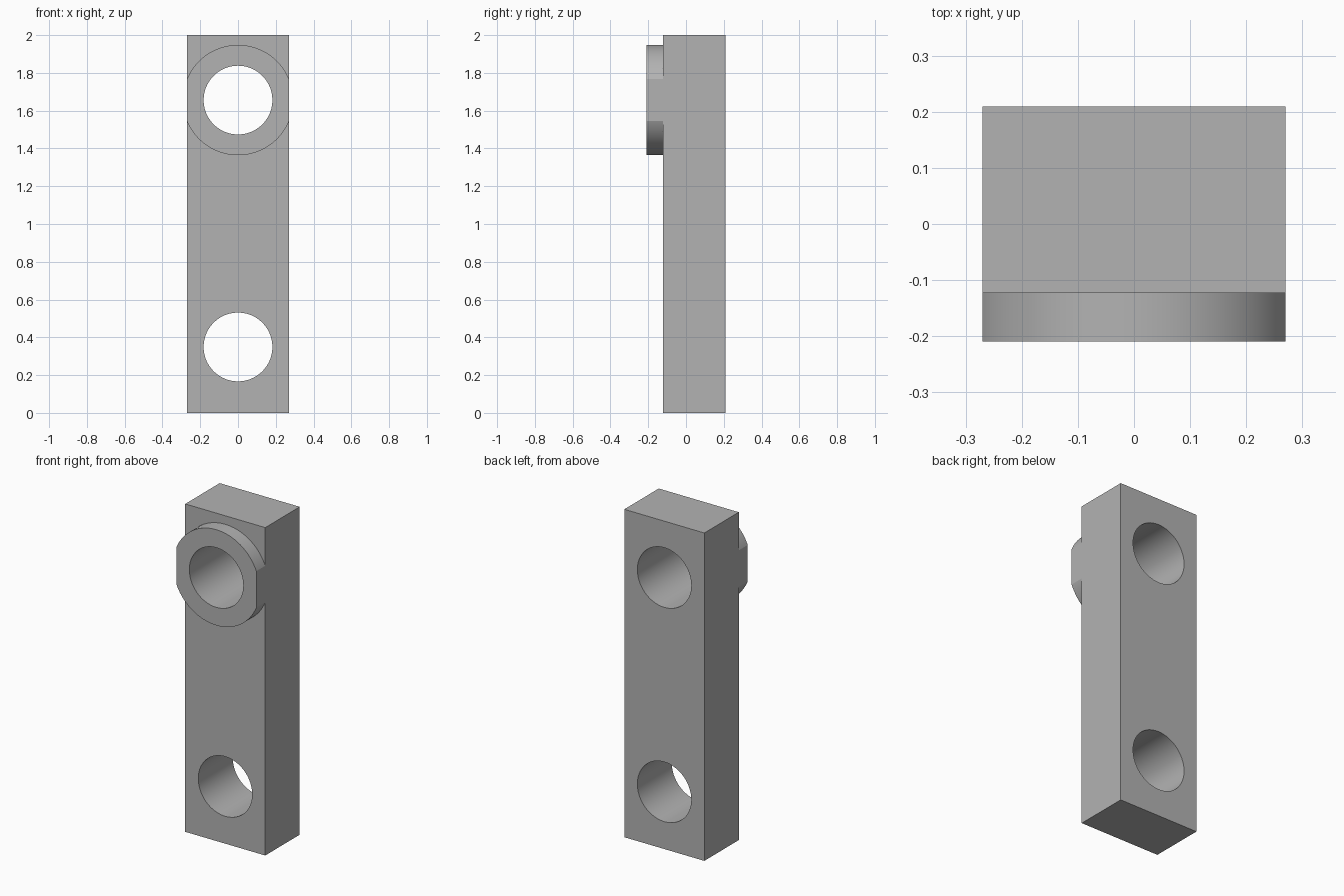
import bpy
import math

HALF_WIDTH = 0.27
BACK, FACE, BOSS_FACE = 0.209, -0.123, -0.209
TOP_HOLE, BOTTOM_HOLE = 1.656, 0.349
HOLE_RADIUS, BOSS_RADIUS = 0.182, 0.292

cube = bpy.data.objects.get("Cube")
if cube:
    bpy.data.objects.remove(cube, do_unlink=True)

grey = bpy.data.materials.new("neutral grey")
grey.use_nodes = True
colour = (0.45, 0.45, 0.45, 1)
grey.diffuse_color = colour
grey.node_tree.nodes["Principled BSDF"].inputs["Base Color"].default_value = colour


def box(name, half_x, y0, y1, z0, z1):
    bpy.ops.mesh.primitive_cube_add(size=1, location=(0, (y0 + y1) / 2, (z0 + z1) / 2))
    ob = bpy.context.object
    ob.name = name
    ob.scale = (2 * half_x, y1 - y0, z1 - z0)
    bpy.ops.object.transform_apply(location=True, rotation=True, scale=True)
    ob.data.materials.append(grey)
    return ob


def cylinder(name, radius, y0, y1, z):
    bpy.ops.mesh.primitive_cylinder_add(
        vertices=96, radius=radius, depth=y1 - y0,
        location=(0, (y0 + y1) / 2, z), rotation=(math.pi / 2, 0, 0))
    ob = bpy.context.object
    ob.name = name
    bpy.ops.object.transform_apply(location=True, rotation=True, scale=True)
    ob.data.materials.append(grey)
    return ob


def combine(target, tool, operation):
    mod = target.modifiers.new(tool.name, "BOOLEAN")
    mod.operation, mod.solver, mod.object = operation, "EXACT", tool
    bpy.context.view_layer.objects.active = target
    bpy.ops.object.modifier_apply(modifier=mod.name)
    bpy.data.objects.remove(tool, do_unlink=True)


# Bar blank, oversized in width, with the round boss on its front
link = box("link_bar", 2 * HALF_WIDTH, FACE, BACK, 0, 2)
combine(link, cylinder("boss", BOSS_RADIUS, BOSS_FACE, 0, TOP_HOLE), "UNION")

# Trim bar and boss together so the boss ends in flats flush with the sides
combine(link, box("side_trim", HALF_WIDTH, -1, 1, -1, 3), "INTERSECT")

# Through holes
for height in (TOP_HOLE, BOTTOM_HOLE):
    combine(link, cylinder("hole", HOLE_RADIUS, -1, 1, height), "DIFFERENCE")

# Smooth round walls, crisp edges
bpy.ops.object.select_all(action="DESELECT")
link.select_set(True)
bpy.context.view_layer.objects.active = link
bpy.ops.object.shade_smooth_by_angle(angle=math.radians(15))
